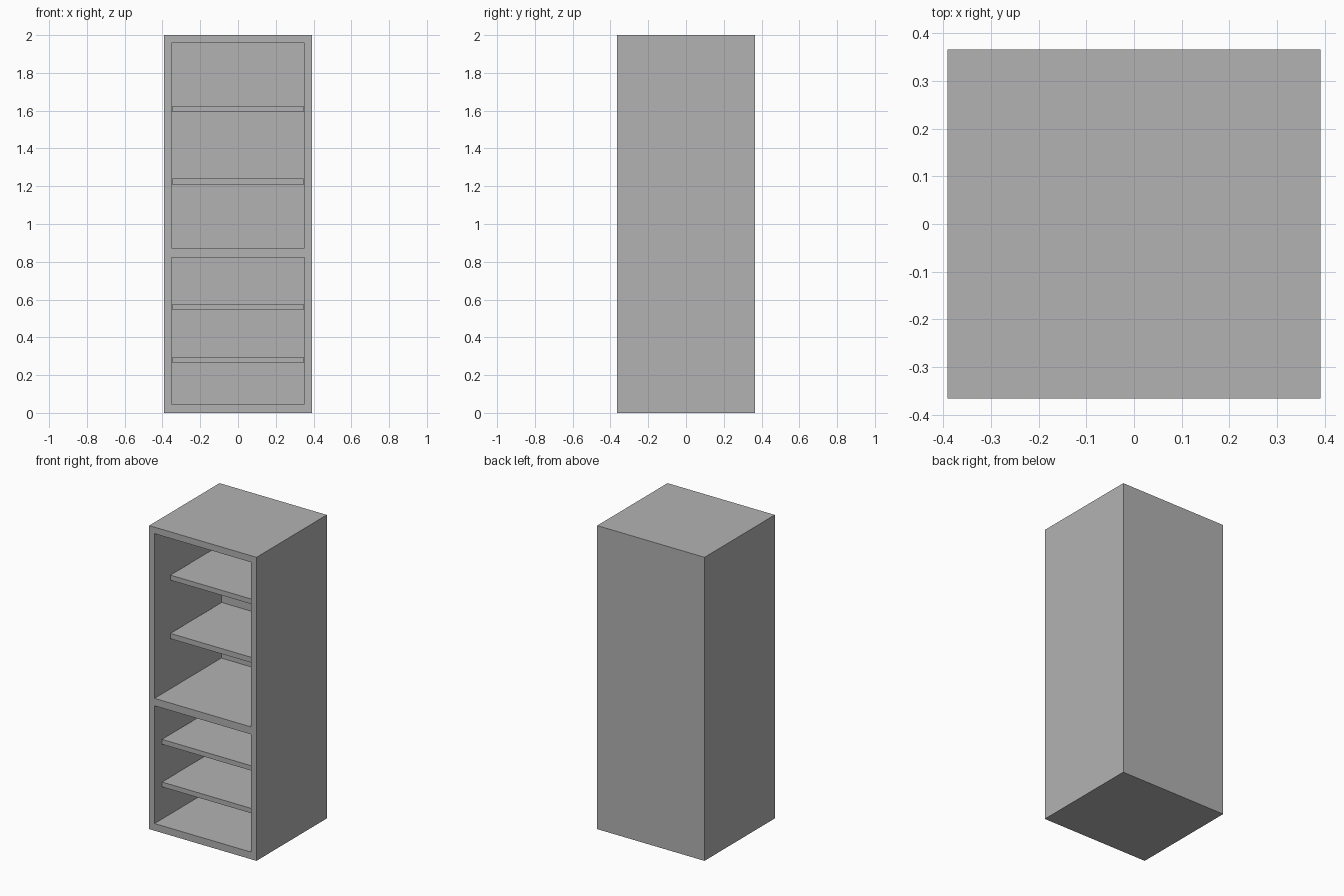
import bpy

cube = bpy.data.objects.get("Cube")
if cube:
    bpy.data.objects.remove(cube, do_unlink=True)

# Single matte grey for the whole cabinet
GREY = (0.448, 0.448, 0.448, 1.0)
grey = bpy.data.materials.new("plain grey")
grey.use_nodes = True
grey.diffuse_color = GREY
grey.node_tree.nodes["Principled BSDF"].inputs["Base Color"].default_value = GREY


def box(name, half_width, y, z):
    """Box centred on x, spanning the given y and z ranges."""
    bpy.ops.mesh.primitive_cube_add(size=1, location=(0, sum(y) / 2, sum(z) / 2))
    obj = bpy.context.object
    obj.name = name
    obj.scale = (2 * half_width, y[1] - y[0], z[1] - z[0])
    bpy.ops.object.transform_apply(location=False, rotation=False, scale=True)
    obj.data.materials.append(grey)
    return obj


WIDTH, DEPTH = 0.391, 0.366    # half sizes of the case
INNER, BACK = 0.352, 0.329     # inner half width, inner face of the back panel

# Case: one solid block with two open compartments hollowed from the front
case = box("cabinet_case", WIDTH, (-DEPTH, DEPTH), (0, 2))
for z in ((0.047, 0.823), (0.872, 1.957)):
    cutter = box("compartment_cutter", INNER, (-DEPTH - 0.1, BACK), z)
    cutter.hide_render = True
    mod = case.modifiers.new("compartment", "BOOLEAN")
    mod.operation = "DIFFERENCE"
    mod.solver = "EXACT"
    mod.object = cutter
    bpy.context.view_layer.objects.active = case
    bpy.ops.object.modifier_apply(modifier=mod.name)
    bpy.data.objects.remove(cutter, do_unlink=True)

# Loose shelves: the upper pair sits further back than the lower pair
shelves = {
    "lower_shelf": (-0.295, ((0.263, 0.295), (0.544, 0.576))),
    "upper_shelf": (-0.208, ((1.206, 1.241), (1.592, 1.625))),
}
for name, (front, levels) in shelves.items():
    for number, z in enumerate(levels, 1):
        box(f"{name}_{number}", INNER - 0.005, (front, BACK - 0.003), z)
